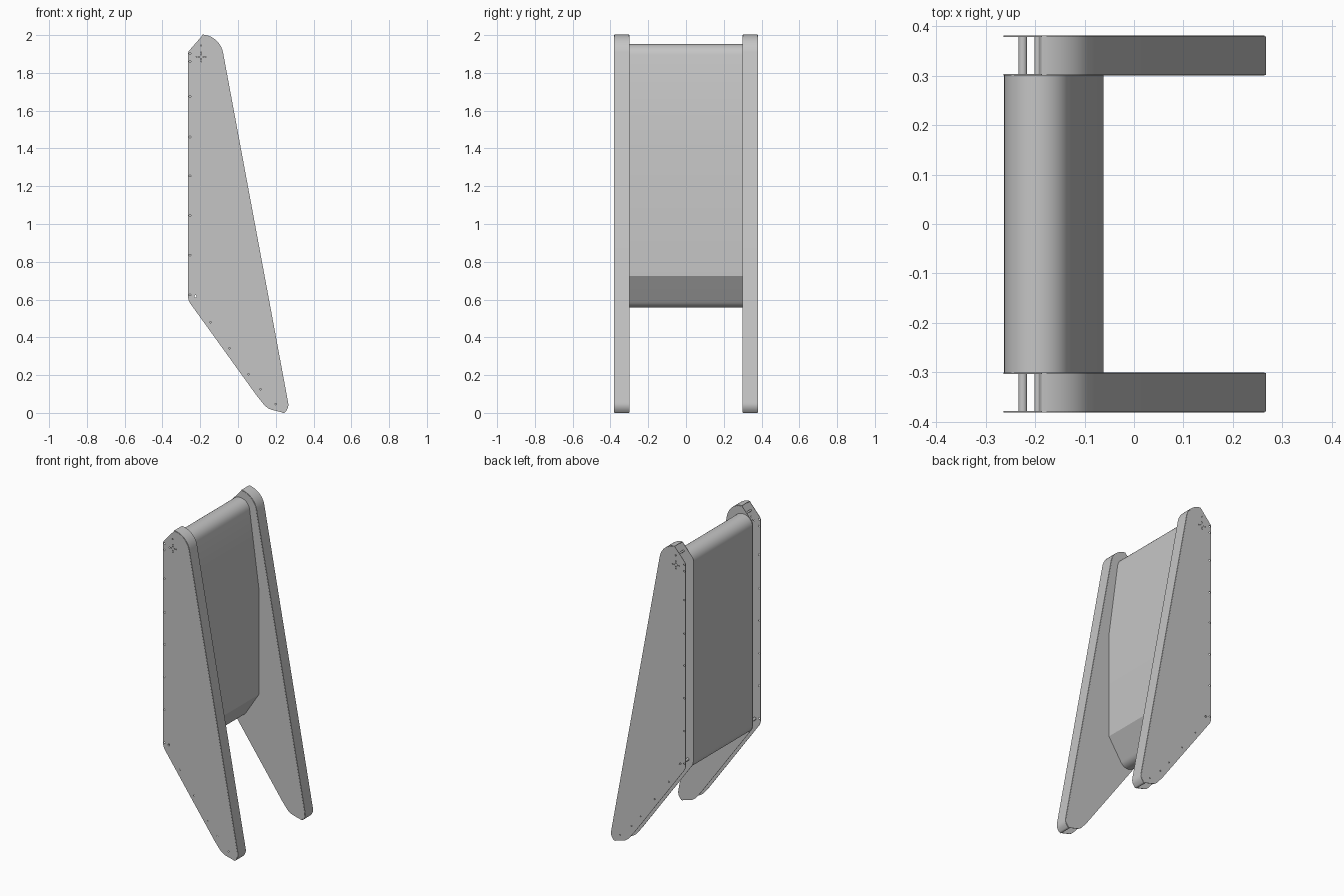
import bpy
from math import cos, sin, radians, pi
from mathutils import Vector

cube = bpy.data.objects.get("Cube")
if cube:
    bpy.data.objects.remove(cube)

grey = bpy.data.materials.new("sheet_metal_grey")
grey.use_nodes = True
grey.diffuse_color = (0.56, 0.56, 0.56, 1)
grey.node_tree.nodes["Principled BSDF"].inputs["Base Color"].default_value = (0.56, 0.56, 0.56, 1)

INNER, OUTER, SHEET = 0.3015, 0.3795, 0.003


def arc(centre, radius, start, end, steps=16):
    """Points (x, z) on a circular arc, angles in degrees."""
    angles = [radians(start + (end - start) * i / steps) for i in range(steps + 1)]
    return [(centre[0] + radius * cos(a), centre[1] + radius * sin(a)) for a in angles]


def fillet(before, corner, after, cut, steps=6):
    """Round one corner with a quadratic curve."""
    c = Vector(corner)
    p = c + (Vector(before) - c).normalized() * cut
    q = c + (Vector(after) - c).normalized() * cut
    ts = [i / steps for i in range(steps + 1)]
    return [tuple(p * (1 - t) ** 2 + c * 2 * t * (1 - t) + q * t ** 2) for t in ts]


def activate(obj):
    bpy.ops.object.select_all(action='DESELECT')
    obj.select_set(True)
    bpy.context.view_layer.objects.active = obj


def plate(name, outline, holes, y):
    """Thin upright sheet with round holes."""
    curve = bpy.data.curves.new(name, 'CURVE')
    curve.dimensions = '2D'
    curve.fill_mode = 'BOTH'
    curve.extrude = SHEET / 2
    for loop in [outline] + [arc(c, r, 0, 330, 11) for c, r in holes]:
        spline = curve.splines.new('POLY')
        spline.points.add(len(loop) - 1)
        for point, (x, z) in zip(spline.points, loop):
            point.co = (x, z, 0, 1)
        spline.use_cyclic_u = True
    obj = bpy.data.objects.new(name, curve)
    bpy.context.collection.objects.link(obj)
    obj.location.y = y
    obj.rotation_euler.x = pi / 2
    curve.materials.append(grey)
    activate(obj)
    bpy.ops.object.convert(target='MESH')
    bpy.ops.object.shade_flat()


def ribbon(name, path, y0, y1, closed=False):
    """Sheet bent along a path, running from y0 to y1."""
    n = len(path)
    verts = [(x, y, z) for y in (y0, y1) for x, z in path]
    faces = [(i, (i + 1) % n, n + (i + 1) % n, n + i) for i in range(n if closed else n - 1)]
    mesh = bpy.data.meshes.new(name)
    mesh.from_pydata(verts, [], faces)
    mesh.materials.append(grey)
    obj = bpy.data.objects.new(name, mesh)
    bpy.context.collection.objects.link(obj)
    solid = obj.modifiers.new("thickness", 'SOLIDIFY')
    solid.thickness = SHEET
    solid.offset = 1 if y1 > y0 else -1
    activate(obj)
    bpy.ops.object.convert(target='MESH')
    bpy.ops.object.shade_smooth_by_angle(angle=radians(25))


# Side outline: rounded head, long sloping front, foot, back
head, foot, lower = (-0.195, 1.885), (0.155, 0.022), (0.1, 0.09)
toe, heel = (0.267, 0.03), (0.243, 0.0)
back_low, back_high = (-0.264, 0.595), (-0.264, 1.912)
crown = arc(head, 0.115, 86, 10)
front = crown + fillet(crown[-1], toe, heel, 0.024) + fillet(toe, heel, foot, 0.008)
outline = (front + fillet(heel, foot, lower, 0.03) + [lower]
           + fillet(lower, back_low, back_high, 0.02)
           + fillet(back_low, back_high, crown[0], 0.008))

# Fixing holes: back edge, lower edge, and the cross at the head
low_tube, top_tube = (-0.225, 0.617), (-0.195, 1.945)
tube_holes = [(low_tube, 0.009)]
fixings = [((-0.254, z), 0.005) for z in (0.625, 0.835, 1.045, 1.255, 1.46, 1.675, 1.86, 1.902)]
fixings += [((x, z), 0.004) for x, z in
            ((-0.145, 0.48), (-0.045, 0.342), (0.055, 0.205), (0.12, 0.125), (0.2, 0.047))]
fixings += [((head[0] + d * r * (1 - k), head[1] + d * r * k), 0.003)
            for k in (0, 1) for d in (-1, 1) for r in (0.012, 0.024)]
fixings += [(top_tube, 0.006)]

# Both hollow side frames
for label, s in (("front", -1), ("back", 1)):
    plate(label + "_outer_plate", outline, tube_holes + fixings, s * OUTER)
    plate(label + "_inner_plate", outline, tube_holes, s * INNER)
    ribbon(label + "_edge_strip", front, s * INNER, s * OUTER)
    for name, centre, radius in (("lower", low_tube, 0.009), ("upper", top_tube, 0.006)):
        ribbon(f"{label}_{name}_spacer_tube", arc(centre, radius, 0, 345, 23),
               s * INNER, s * OUTER, closed=True)

# Central wrapped panel between the frames
panel = (arc(head, 0.065, 180, 8) + [(-0.065, 1.405), (-0.065, 0.725)]
         + arc((-0.203, 0.617), 0.057, -29, -180))
ribbon("centre_panel", panel, -0.3, 0.3, closed=True)
